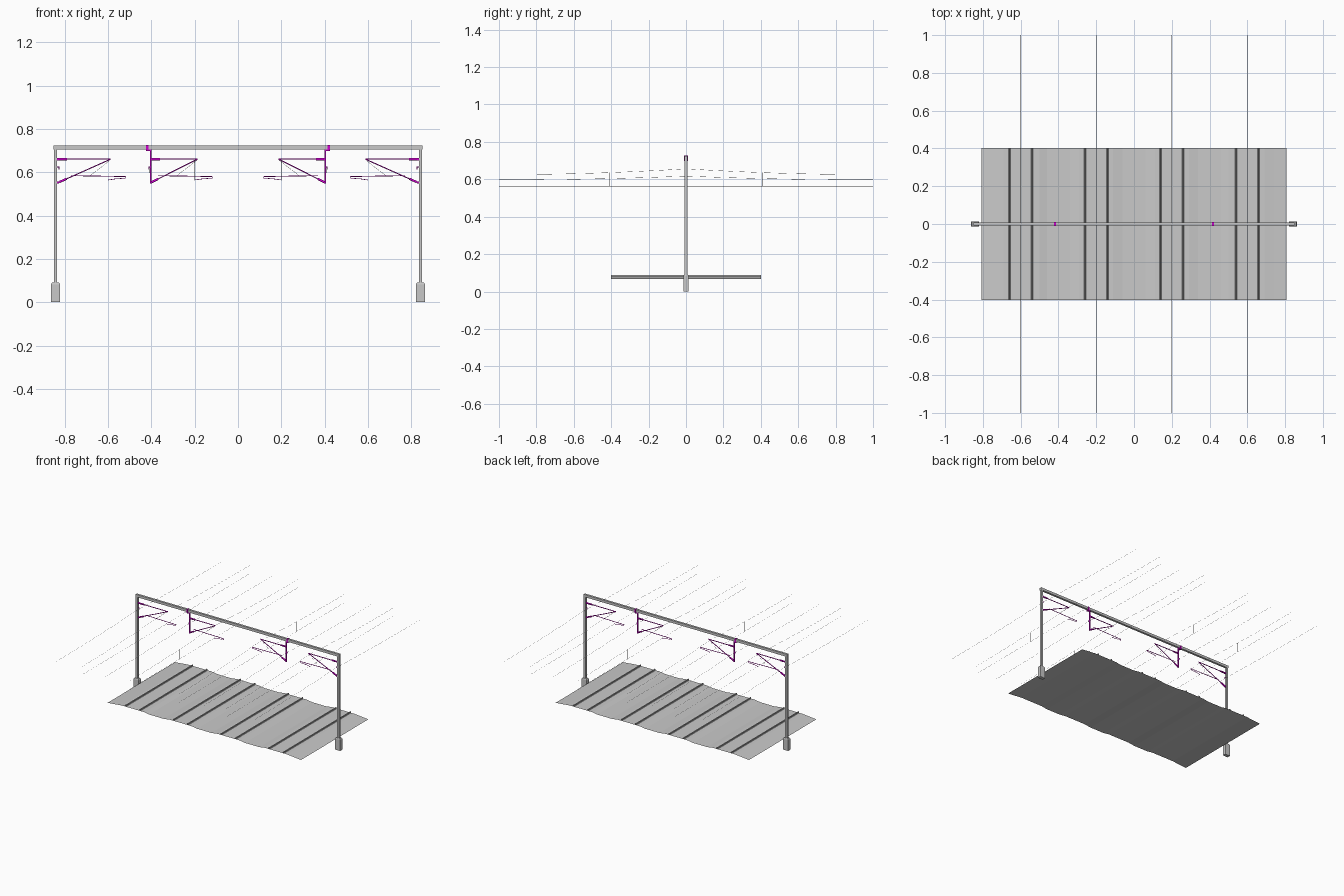
import bpy, bmesh, math
from mathutils import Vector

if "Cube" in bpy.data.objects:
    bpy.data.objects.remove(bpy.data.objects["Cube"])


def mat(name, c):
    m = bpy.data.materials.new(name)
    m.diffuse_color = (*c, 1)
    m.use_nodes = True
    m.node_tree.nodes["Principled BSDF"].inputs["Base Color"].default_value = m.diffuse_color
    return m


STEEL = mat("grey steel", (0.58, 0.58, 0.58))
BALLAST = mat("track bed grey", (0.59, 0.59, 0.59))
RAIL = mat("rail grey", (0.56, 0.56, 0.56))
PURPLE = mat("magenta fittings", (0.62, 0.0, 0.62))
WIRE = mat("wire grey", (0.56, 0.56, 0.56))


def finish(name, bm, m):
    me = bpy.data.meshes.new(name)
    bm.to_mesh(me)
    bm.free()
    me.materials.append(m)
    o = bpy.data.objects.new(name, me)
    bpy.context.collection.objects.link(o)
    return o


def box(name, lo, hi, m, taper=None):
    """Axis-aligned box; taper = (sx, sy) scales the top."""
    bm = bmesh.new()
    bmesh.ops.create_cube(bm, size=1)
    lo, hi = Vector(lo), Vector(hi)
    c, s = (lo + hi) / 2, hi - lo
    for v in bm.verts:
        k = taper if taper and v.co.z > 0 else (1, 1)
        v.co = Vector((v.co.x * s.x * k[0], v.co.y * s.y * k[1], v.co.z * s.z)) + c
    return finish(name, bm, m)


def tube(name, pts, r, m, sides=8):
    """Round bar swept along a list of points."""
    cu = bpy.data.curves.new(name, 'CURVE')
    cu.dimensions = '3D'
    cu.bevel_depth = r
    cu.bevel_resolution = max(0, sides // 4 - 1)
    cu.use_fill_caps = True
    sp = cu.splines.new('POLY')
    sp.points.add(len(pts) - 1)
    for p, q in zip(sp.points, pts):
        p.co = (*q, 1)
    cu.materials.append(m)
    o = bpy.data.objects.new(name, cu)
    bpy.context.collection.objects.link(o)
    return o


def sheet(name, profile, m):
    """Open x-z profile extruded along y."""
    bm = bmesh.new()
    rows = [[bm.verts.new((x, y, z)) for x, z in profile] for y in (-0.402, 0.402)]
    for i in range(len(profile) - 1):
        bm.faces.new((rows[0][i], rows[0][i + 1], rows[1][i + 1], rows[1][i]))
    return finish(name, bm, m)


# Track bed: raised under each track, dipping between them
half = [(0.0, 0.070), (0.06, 0.070), (0.11, 0.077), (0.29, 0.077), (0.34, 0.070),
        (0.46, 0.070), (0.50, 0.077), (0.69, 0.077), (0.74, 0.072), (0.808, 0.066)]
sheet("track_bed", [(-x, z) for x, z in reversed(half[1:])] + half, BALLAST)

# Rails, open at the ends
for t in (-0.6, -0.2, 0.2, 0.6):
    for side in (-0.06, 0.06):
        x = t + side
        sheet("rail", [(x - 0.005, 0.077), (x - 0.003, 0.079), (x - 0.003, 0.087),
                       (x + 0.003, 0.087), (x + 0.003, 0.079), (x + 0.005, 0.077)], RAIL)

# Portal frame
box("portal_beam", (-0.851, -0.008, 0.705), (0.851, 0.008, 0.724), STEEL)
for s in (-1, 1):
    x = s * 0.842
    box("portal_post", (x - 0.008, -0.008, 0.08), (x + 0.008, 0.008, 0.705), STEEL)
    box("foundation", (x - 0.021, -0.013, 0), (x + 0.021, 0.013, 0.083), STEEL)
    box("foundation_cap", (x - 0.021, -0.013, 0.083), (x + 0.021, 0.013, 0.092),
        STEEL, taper=(0.75, 0.8))


def cantilever(s, root, tip):
    """Hinged bracket reaching from the root towards the centre line (s = side)."""
    def P(x, z):
        return (s * x, 0, z)
    top, low, end = P(root, 0.66), P(root, 0.552), P(tip - 0.012, 0.66)
    tube("top_tube", [top, end], 0.0028, PURPLE)
    tube("diagonal_tube", [low, end], 0.0028, PURPLE)
    # thick insulators near the hinges
    tube("top_insulator", [P(root - 0.005, 0.66), P(root - 0.042, 0.66)], 0.0058, PURPLE)
    a, b = Vector(low), Vector(end)
    tube("diagonal_insulator", [a.lerp(b, 0.02), a.lerp(b, 0.16)], 0.0058, PURPLE)
    for z in (0.66, 0.552):
        box("hinge", (s * root - 0.005, -0.005, z - 0.005),
            (s * root + 0.005, 0.005, z + 0.005), PURPLE)
    # registration tube, its stay and the steady arm
    tube("registration_tube", [P(tip + 0.17, 0.584), P(tip - 0.08, 0.580)], 0.0021, PURPLE)
    tube("stay_wire", [P(tip - 0.01, 0.655), P(tip + 0.085, 0.582)], 0.0006, WIRE, 4)
    tube("steady_arm", [P(tip - 0.082, 0.580), P(tip - 0.080, 0.572), P(tip - 0.04, 0.570),
                        P(tip, 0.564)], 0.0017, PURPLE)


def wire(name, x, z_mid, z_end, r=0.0006):
    """Wire along the track with a parabolic sag away from the portal."""
    pts = []
    for i in range(-8, 9):
        u = abs(i / 8)
        pts.append((x, i / 8, z_mid + (z_end - z_mid) * u * (2 - u)))
    tube(name, pts, r, WIRE, 4)


for s in (-1, 1):
    cantilever(s, 0.83, 0.6)
    cantilever(s, 0.402, 0.2)
    # Drop post under the beam with its clamp
    x = s * 0.403
    box("drop_post", (x - 0.004, -0.004, 0.552), (x + 0.004, 0.004, 0.705), PURPLE)
    box("drop_post_foot", (min(x, s * 0.425), -0.006, 0.697),
        (max(x, s * 0.425), 0.006, 0.705), PURPLE)
    x = s * 0.419
    box("beam_clamp", (x - 0.005, -0.010, 0.697), (x + 0.005, 0.010, 0.726), PURPLE)
    # Feeder wires and their insulators
    for fx, root in ((0.826, 0.836), (0.41, 0.403)):
        wire("feeder_wire", s * fx, 0.617, 0.597)
        tube("feeder_insulator", [(s * root, 0, 0.624), (s * fx, 0, 0.624),
                                  (s * fx, 0, 0.612)], 0.003, PURPLE)
    # Overhead line above each track
    for t in (0.2, 0.6):
        wire("messenger_wire", s * t, 0.656, 0.625)
        wire("contact_wire", s * t, 0.563, 0.563)
        for y in (-0.41, 0.41):
            tube("dropper", [(s * t, y, 0.563), (s * t, y, 0.637)], 0.0005, WIRE, 4)
